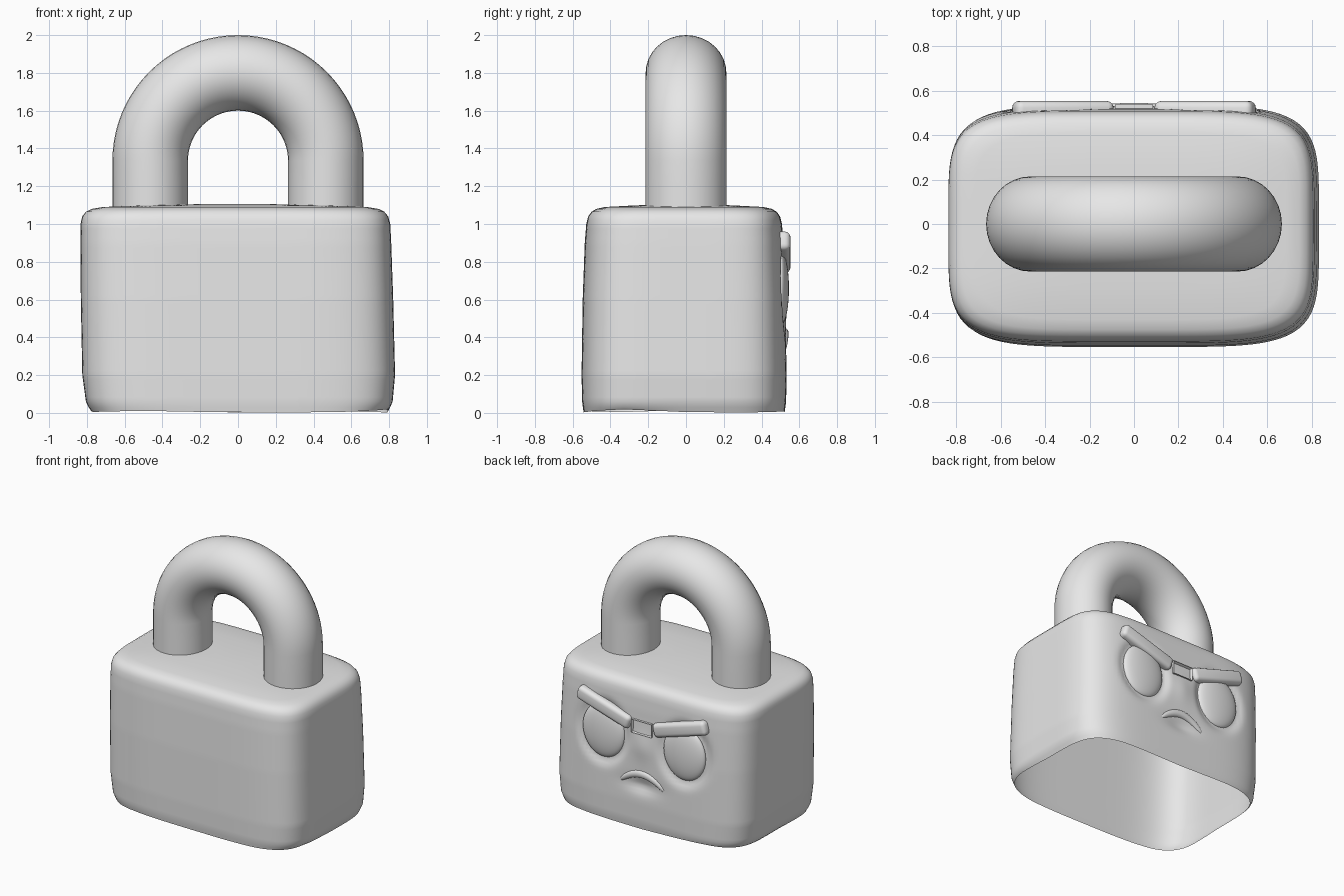
import bpy, bmesh, math, random
from mathutils import Vector

random.seed(4)
cube = bpy.data.objects.get("Cube")
if cube:
    bpy.data.objects.remove(cube, do_unlink=True)

grey = bpy.data.materials.new("plain_grey")
grey.use_nodes = True
grey.diffuse_color = (0.8, 0.8, 0.8, 1)
grey.node_tree.nodes["Principled BSDF"].inputs["Base Color"].default_value = (0.8, 0.8, 0.8, 1)


def finish(name, bm, smooth=True):
    """Turn a bmesh into a named, shaded object."""
    bmesh.ops.recalc_face_normals(bm, faces=bm.faces)
    mesh = bpy.data.meshes.new(name)
    for f in bm.faces:
        f.smooth = smooth
    bm.to_mesh(mesh)
    bm.free()
    mesh.materials.append(grey)
    obj = bpy.data.objects.new(name, mesh)
    bpy.context.collection.objects.link(obj)
    return obj


def tube(name, points, radius, flatten, y, radii=None):
    """Sweep a round section along points in the XZ plane, squashed along y."""
    bm = bmesh.new()
    sides, rings = 32, []
    for i, p in enumerate(points):
        before, after = points[max(i - 1, 0)], points[min(i + 1, len(points) - 1)]
        tangent = (after - before).normalized()
        normal = Vector((tangent.z, 0, -tangent.x))
        r = radius * (radii[i] if radii else 1)
        ring = []
        for k in range(sides):
            a = math.tau * k / sides
            ring.append(bm.verts.new(p + normal * r * math.cos(a)
                                     + Vector((0, y + r * flatten * math.sin(a), 0))))
        rings.append(ring)
    for a, b in zip(rings, rings[1:]):
        for k in range(sides):
            n = (k + 1) % sides
            bm.faces.new((a[k], a[n], b[n], b[k]))
    return finish(name, bm)


# Body: open-bottomed shell of stacked rounded-rectangle rings
EYE_X, EYE_Z, EYE_RX, EYE_RZ = 0.34, 0.66, 0.175, 0.2
profile = [  # height, half width, half depth
    (0.0, 0.785, 0.532), (0.06, 0.812, 0.54), (0.2, 0.828, 0.543),
    (0.6, 0.827, 0.537), (0.9, 0.823, 0.526), (1.0, 0.82, 0.518),
    (1.04, 0.81, 0.508), (1.065, 0.79, 0.49), (1.08, 0.76, 0.465),
    (1.09, 0.7, 0.42), (1.098, 0.5, 0.27), (1.105, 0.2, 0.1)]


def bump(x, z, cx, cz, sx, sz):
    return math.exp(-((x - cx) / sx) ** 2 - ((z - cz) / sz) ** 2)


def face_relief(x, z):
    """Eye sockets, nose ridge and the hollow under the mouth."""
    d = math.hypot((abs(x) - EYE_X) / EYE_RX, (z - EYE_Z) / EYE_RZ)
    socket = -0.025 * math.exp(-((d - 1) / 0.22) ** 2)
    nose = 0.012 * bump(x, z, 0, 0.63, 0.08, 0.1)
    mouth = -0.025 * bump(x, z, 0, 0.33, 0.13, 0.05)
    return socket + nose + mouth


levels = []
for lo, hi in zip(profile, profile[1:]):
    steps = max(1, round((hi[0] - lo[0]) / 0.025))
    for s in range(steps):
        t = s / steps
        levels.append([l + (h - l) * t for l, h in zip(lo, hi)])
levels.append(profile[-1])

bm = bmesh.new()
segments, power, rings = 192, 5, []
ragged = [random.uniform(0, 0.02) for _ in range(16)]
for i, (z, a, b) in enumerate(levels):
    ring = []
    for k in range(segments):
        ang = math.tau * k / segments
        c, s = math.cos(ang), math.sin(ang)
        r = (abs(c / a) ** power + abs(s / b) ** power) ** (-1 / power)
        x, y, h = r * c, r * s - 0.01, z
        if y > 0.4 and z < 1.0:
            y += face_relief(x, z)
        if i == 0:  # uneven lower rim
            u, f = divmod(k / segments * len(ragged), 1)
            u = int(u)
            h = ragged[u] * (1 - f) + ragged[(u + 1) % len(ragged)] * f
        ring.append(bm.verts.new((x + 0.008 - 0.022 * z, y, h)))
    rings.append(ring)
for lo, hi in zip(rings, rings[1:]):
    for k in range(segments):
        n = (k + 1) % segments
        bm.faces.new((lo[k], lo[n], hi[n], hi[k]))
bm.faces.new(rings[-1])
finish("lock_body", bm)

# Shackle: two legs joined by a half circle
leg, spring = 0.465, 1.335
path = [Vector((leg, 0, 1.07)), Vector((leg, 0, 1.2))]
path += [Vector((leg * math.cos(math.pi * t / 40), 0, spring + leg * math.sin(math.pi * t / 40)))
         for t in range(41)]
path += [Vector((-leg, 0, 1.2)), Vector((-leg, 0, 1.07))]
tube("shackle", path, 0.2, 1.07, 0)

# Eyes and slanted brows on the back
for side, label in ((1, "left"), (-1, "right")):
    bm = bmesh.new()
    bmesh.ops.create_uvsphere(bm, u_segments=40, v_segments=24, radius=1)
    bmesh.ops.scale(bm, vec=(EYE_RX, 0.045, EYE_RZ), verts=bm.verts)
    eye = finish(label + "_eye", bm)
    eye.location = (side * EYE_X, 0.5, EYE_Z)

    bm = bmesh.new()
    bmesh.ops.create_cube(bm, size=1)
    bmesh.ops.scale(bm, vec=(0.46, 0.09, 0.105), verts=bm.verts)
    bmesh.ops.bevel(bm, geom=bm.edges[:], offset=0.03, segments=4, profile=0.5, affect='EDGES')
    brow = finish(label + "_brow", bm)
    brow.location = (side * 0.32, 0.508, 0.85)
    brow.rotation_euler = (0, -side * math.radians(17), 0)

# Bridge between the brows with a sunken middle
bm = bmesh.new()
bmesh.ops.create_cube(bm, size=1)
bmesh.ops.scale(bm, vec=(0.17, 0.06, 0.1), verts=bm.verts)
bm.faces.ensure_lookup_table()
outer = max(bm.faces, key=lambda f: f.calc_center_median().y)
bmesh.ops.inset_region(bm, faces=[outer], thickness=0.015)
bmesh.ops.translate(bm, vec=(0, -0.025, 0), verts=outer.verts)
bridge = finish("brow_bridge", bm, smooth=False)
bridge.location = (0, 0.508, 0.775)

# Frowning mouth with tapered ends
arc, taper = [], []
for i in range(25):
    t = i / 12 - 1
    arc.append(Vector((0.19 * t, 0, 0.42 - 0.09 * t * t)))
    taper.append(0.15 + 0.85 * math.sqrt(max(0, 1 - t * t)))
tube("mouth", arc, 0.03, 0.8, 0.52, taper)
